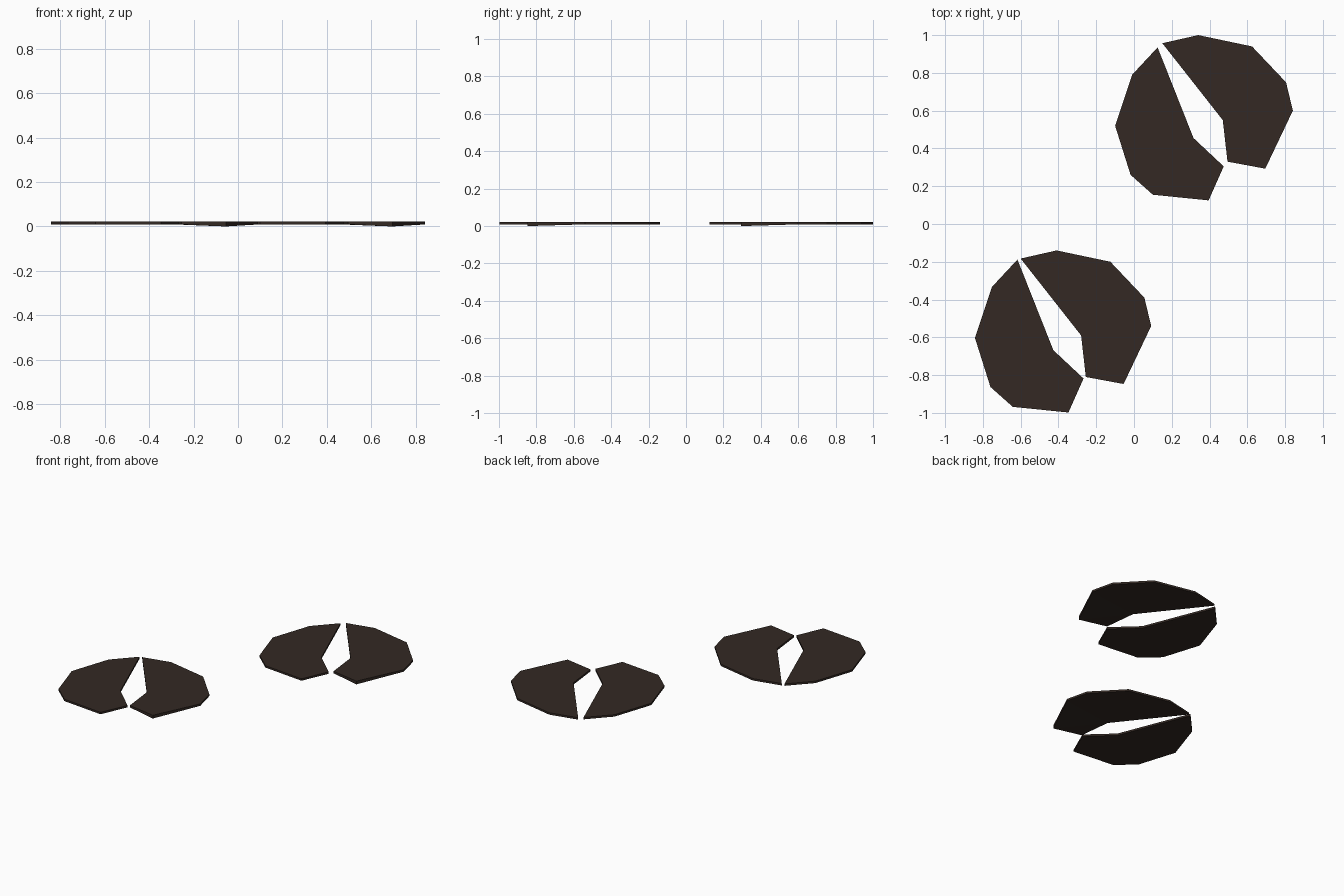
import bpy, bmesh

if "Cube" in bpy.data.objects:
    bpy.data.objects.remove(bpy.data.objects["Cube"])

Z_LOW, Z_TOP = 0.009, 0.0225

mat = bpy.data.materials.new("dark_earth")
mat.diffuse_color = (0.033, 0.022, 0.017, 1)
mat.use_nodes = True
mat.node_tree.nodes["Principled BSDF"].inputs["Base Color"].default_value = mat.diffuse_color

# Outlines of the two toes of the rear-right print, counter-clockwise
LEFT = [(0.125, 0.935), (-0.01, 0.79), (-0.10, 0.52), (-0.018, 0.26),
        (0.10, 0.155), (0.395, 0.125), (0.475, 0.305), (0.315, 0.455)]
RIGHT = [(0.15, 0.957), (0.47, 0.55), (0.495, 0.33), (0.695, 0.293),
         (0.841, 0.60), (0.805, 0.75), (0.625, 0.94), (0.34, 1.0)]


def toe(name, outline, offset, dipped=None):
    """Thin slab from an outline; one lower corner may dip to the ground."""
    bm = bmesh.new()
    pts = [(x + offset[0], y + offset[1]) for x, y in outline]
    low = [bm.verts.new((x, y, 0 if i == dipped else Z_LOW))
           for i, (x, y) in enumerate(pts)]
    top = [bm.verts.new((x, y, Z_TOP)) for x, y in pts]
    bm.faces.new(top)
    bottom = bm.faces.new(low[::-1])
    n = len(pts)
    for i in range(n):
        j = (i + 1) % n
        bm.faces.new((low[i], low[j], top[j], top[i]))
    bmesh.ops.triangulate(bm, faces=[bottom])
    bmesh.ops.recalc_face_normals(bm, faces=bm.faces[:])
    mesh = bpy.data.meshes.new(name)
    bm.to_mesh(mesh)
    bm.free()
    mesh.materials.append(mat)
    bpy.context.collection.objects.link(bpy.data.objects.new(name, mesh))


# Two cloven hoof prints, each a left and right toe
for label, left_off, right_off in (("back", (0, 0), (0, 0)),
                                   ("front", (-0.742, -1.123), (-0.75, -1.14))):
    toe(label + "_print_left_toe", LEFT, left_off)
    toe(label + "_print_right_toe", RIGHT, right_off, dipped=3)
